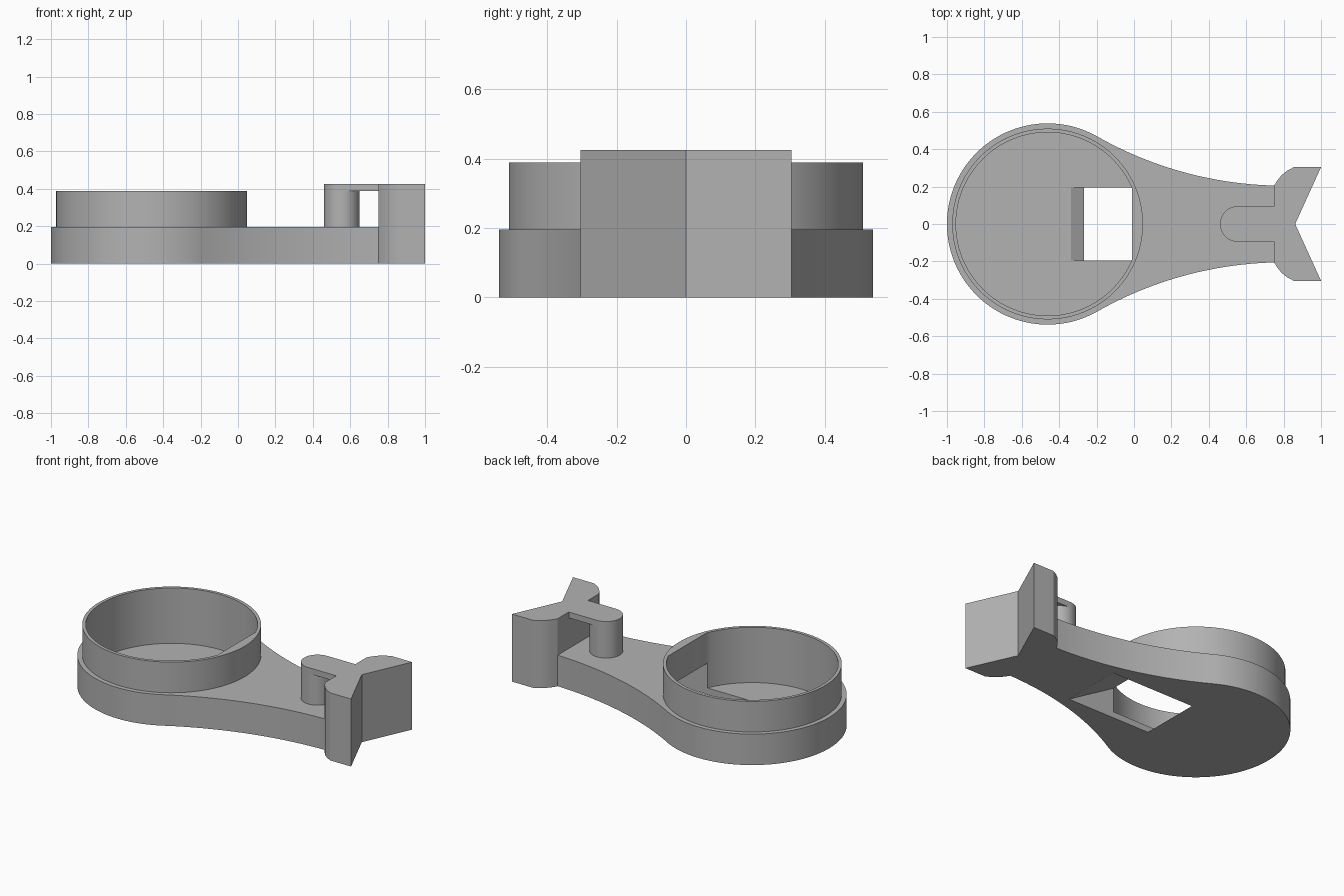
import bpy, bmesh
from math import radians, sin, cos, acos, pi
from mathutils import Matrix

if "Cube" in bpy.data.objects:
    bpy.data.objects.remove(bpy.data.objects["Cube"], do_unlink=True)

grey = bpy.data.materials.new("plain grey")
colour = (0.45, 0.45, 0.45, 1)
grey.diffuse_color = colour
grey.use_nodes = True
grey.node_tree.nodes["Principled BSDF"].inputs["Base Color"].default_value = colour

CENTRE = -0.462      # axis of the round cup
BASE_TOP, RIM, CLIP_TOP = 0.195, 0.388, 0.425
FLOOR = 0.04
CHORD = -0.01        # flat side of the cup


def arc(cx, cy, r, start, end, n):
    """Points along an arc, angles in degrees."""
    angles = [radians(start + (end - start) * i / n) for i in range(n + 1)]
    return [(cx + r * cos(a), cy + r * sin(a)) for a in angles]


def mirrored(half):
    """Close a half outline by mirroring it across the x axis."""
    return half + [(x, -y) for x, y in reversed(half) if abs(y) > 1e-5]


def prism(name, outline, z0, z1):
    bm = bmesh.new()
    face = bm.faces.new([bm.verts.new((x, y, z0)) for x, y in outline])
    grown = bmesh.ops.extrude_face_region(bm, geom=[face])["geom"]
    top = [v for v in grown if isinstance(v, bmesh.types.BMVert)]
    bmesh.ops.translate(bm, verts=top, vec=(0, 0, z1 - z0))
    bmesh.ops.recalc_face_normals(bm, faces=bm.faces)
    mesh = bpy.data.meshes.new(name)
    bm.to_mesh(mesh)
    bm.free()
    obj = bpy.data.objects.new(name, mesh)
    bpy.context.collection.objects.link(obj)
    mesh.materials.append(grey)
    return obj


def activate(obj):
    bpy.ops.object.select_all(action='DESELECT')
    obj.select_set(True)
    bpy.context.view_layer.objects.active = obj


def cut(obj, cutter):
    mod = obj.modifiers.new("cut", 'BOOLEAN')
    mod.operation, mod.solver, mod.object = 'DIFFERENCE', 'EXACT', cutter
    activate(obj)
    bpy.ops.object.modifier_apply(modifier=mod.name)


# Base plate: round end flowing through a concave flank into a neck
flank_x, neck, r = 0.80, 0.205, 2.02
half = arc(CENTRE, 0, 0.538, 180, 60.4, 48)
half += arc(flank_x, neck + r, r, 240.4, 268.6, 24)[1:]
base = prism("base_plate", mirrored(half), 0, BASE_TOP)

# Cup wall standing on the base
wall = prism("cup_wall", arc(CENTRE, 0, 0.51, 0, 360, 96)[:-1], BASE_TOP, RIM)

# Cup hollow, flattened on the neck side
limit = acos((CHORD - CENTRE) / 0.49) * 180 / pi
hollow = prism("hollow_cutter", arc(CENTRE, 0, 0.49, limit, 360 - limit, 90), FLOOR, RIM + 0.1)

# Slanted slot leading out through the underside
lean = 1.7
slot = prism("slot_cutter", [
    (0.32 + lean * 0.03, -0.03), (CHORD, BASE_TOP - 0.001),
    (-0.267 - lean * BASE_TOP, BASE_TOP - 0.001), (-0.267 + lean * 0.03, -0.03)],
    -0.195, 0.195)
slot.data.transform(Matrix.Rotation(pi / 2, 4, 'X'))

cut(base, hollow)
cut(base, slot)
cut(wall, hollow)
for cutter in (hollow, slot):
    bpy.data.objects.remove(cutter, do_unlink=True)

# Forked end block with a V notch
fork = [(0.75, 0.207), (0.768, 0.235), (0.79, 0.262), (0.82, 0.286), (0.855, 0.304),
        (1.0, 0.304), (0.862, 0)]
end_block = prism("forked_end", mirrored(fork), 0, CLIP_TOP)

# Overhanging arm and the post under its tip
arm_r, arm_x = 0.095, 0.555
arm = prism("arm", [(0.76, arm_r)] + arc(arm_x, 0, arm_r, 90, 270, 24) + [(0.76, -arm_r)],
            RIM, CLIP_TOP)
post = prism("post", arc(arm_x, 0, arm_r, 0, 360, 48)[:-1], BASE_TOP, RIM)

# Smooth curves, crisp edges
for obj in (base, wall, end_block, arm, post):
    activate(obj)
    bpy.ops.object.shade_smooth_by_angle(angle=radians(25))
